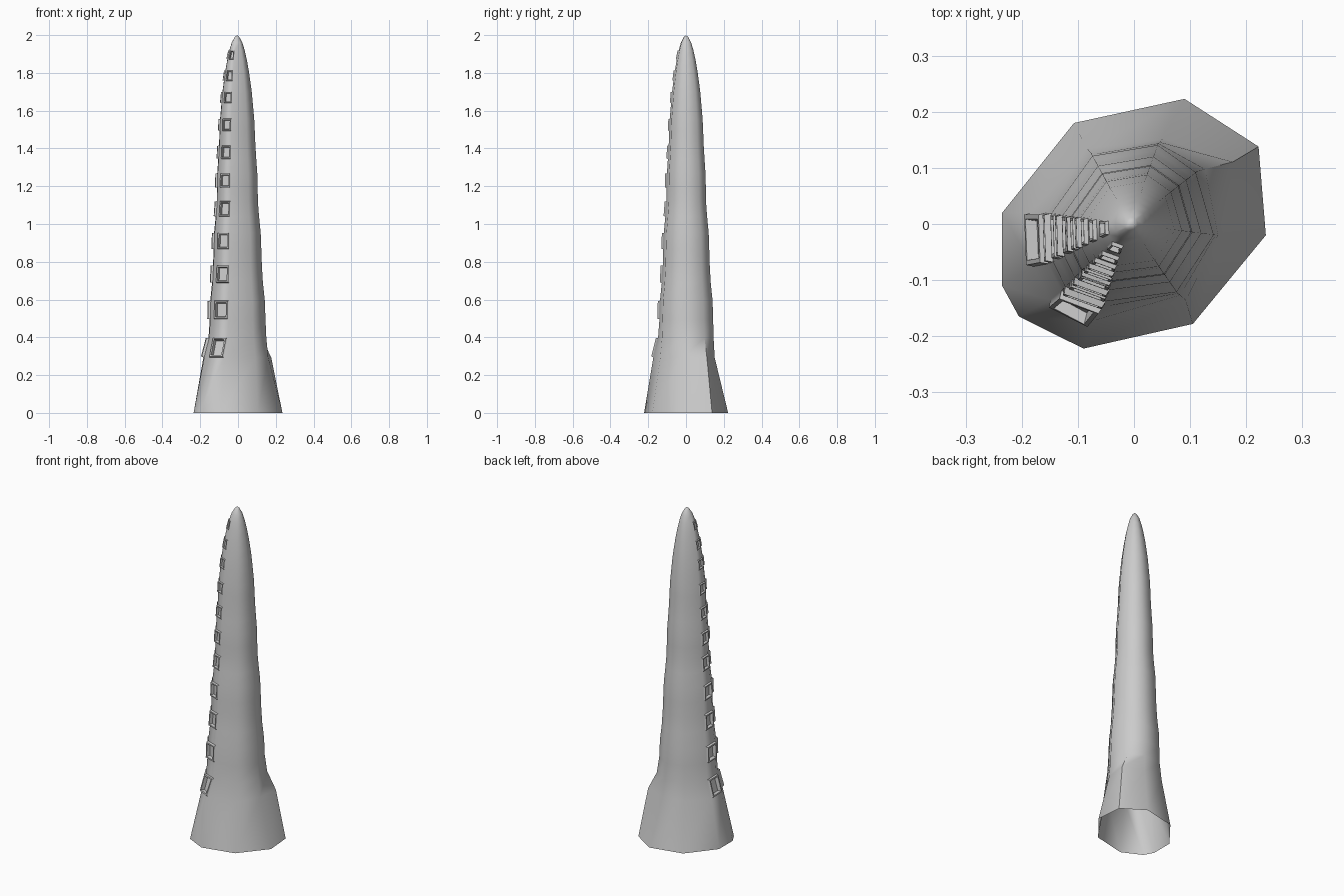
import bpy, bmesh

if "Cube" in bpy.data.objects:
    bpy.data.objects.remove(bpy.data.objects["Cube"])

# Nine-sided cross-sections: sides 0 and 2 carry the suckers
BASE = [(-.235, .02), (-.235, -.11), (-.205, -.165), (-.09, -.222), (.105, -.178),
        (.235, -.02), (.222, .138), (.09, .223), (-.107, .18)]
FLARE = [(-.182, .02), (-.178, -.075), (-.148, -.135), (-.075, -.172), (.092, -.135),
         (.158, -.02), (.175, .11), (.05, .15), (-.083, .133)]
SHAFT = [(-.15, .02), (-.147, -.07), (-.125, -.115), (-.05, -.142), (.08, -.125),
         (.148, -.02), (.115, .095), (.045, .145), (-.075, .125)]
# Height and scale of the shaft
PROFILE = [(.42, 1.0), (.58, .98), (.72, .88), (.95, .83), (1.1, .73), (1.25, .72),
           (1.4, .65), (1.55, .61), (1.7, .52), (1.8, .43), (1.9, .31), (1.96, .19), (1.99, .08)]
ROWS = [.345, .545, .735, .91, 1.08, 1.23, 1.38, 1.525, 1.67, 1.785, 1.895]


def mix(a, b, t):
    return [(p[0] + (q[0] - p[0]) * t, p[1] + (q[1] - p[1]) * t) for p, q in zip(a, b)]


def section(z):
    if z <= .3:
        return mix(BASE, FLARE, z / .3)
    if z <= .42:
        return mix(FLARE, SHAFT, (z - .3) / .12)
    for (z0, s0), (z1, s1) in zip(PROFILE, PROFILE[1:]):
        if z <= z1 + 1e-6:
            s = s0 + (s1 - s0) * (z - z0) / (z1 - z0)
            return [(x * s - .005 * z / 2, y * s) for x, y in SHAFT]


# Ring heights: one pair around each sucker row
heights, sucker_start = [0], {}
for i, z in enumerate(ROWS):
    h = .052 - .0028 * i
    sucker_start[len(heights)] = 1 - .055 * i
    heights += [z - h, z + h]
heights += [1.96, 1.99]

# Tapered hollow body, open at the bottom
bm = bmesh.new()
rings = [[bm.verts.new((x, y, z)) for x, y in section(z)] for z in heights]
suckers = []
n = len(BASE)
for r in range(len(rings) - 1):
    for i in range(n):
        j = (i + 1) % n
        f = bm.faces.new((rings[r][i], rings[r][j], rings[r + 1][j], rings[r + 1][i]))
        if r in sucker_start and i in (0, 2):
            suckers.append((f, sucker_start[r]))
tip = bm.verts.new((-.005, 0, 2))
for i in range(n):
    bm.faces.new((rings[-1][i], rings[-1][(i + 1) % n], tip))
bm.normal_update()

# Raised rims with sunken centres
for f, s in suckers:
    for thick, depth in ((.003, .014), (.008, 0), (.004, -.02)):
        bmesh.ops.inset_individual(bm, faces=[f], thickness=thick * s, depth=depth * s,
                                   use_even_offset=True)
        bm.normal_update()

mesh = bpy.data.meshes.new("tentacle")
bm.to_mesh(mesh)
bm.free()
obj = bpy.data.objects.new("tentacle", mesh)
bpy.context.collection.objects.link(obj)
bpy.context.view_layer.objects.active = obj
obj.select_set(True)
bpy.ops.object.shade_smooth_by_angle(angle=.9)
